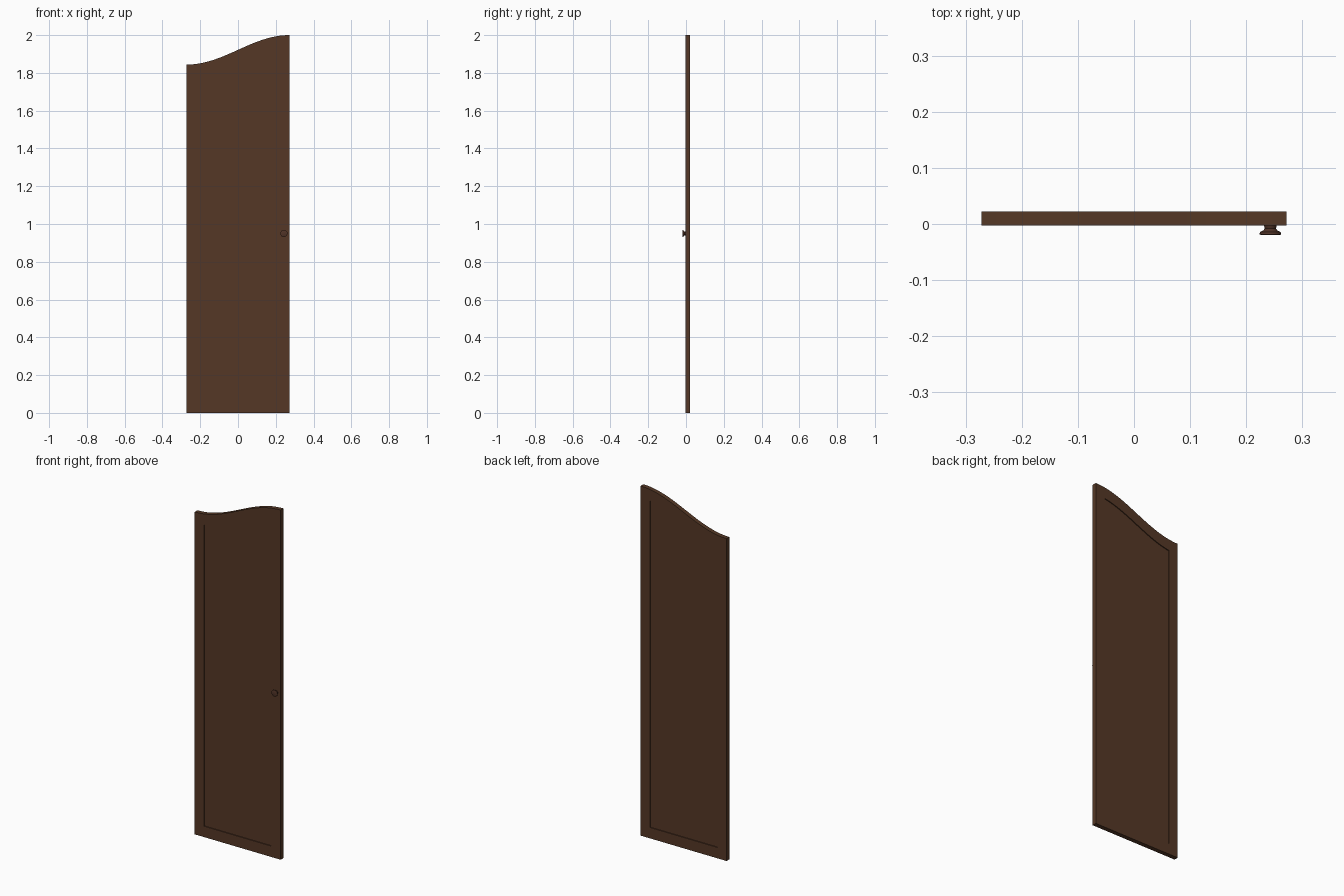
import bpy, bmesh, math

if "Cube" in bpy.data.objects:
    bpy.data.objects.remove(bpy.data.objects["Cube"])

def material(name, rgb):
    m = bpy.data.materials.new(name)
    m.diffuse_color = (*rgb, 1)
    m.use_nodes = True
    m.node_tree.nodes["Principled BSDF"].inputs["Base Color"].default_value = m.diffuse_color
    return m

wood = material("dark_brown_wood", (0.090, 0.039, 0.019))
knob_wood = material("reddish_brown_wood", (0.080, 0.033, 0.020))

HALF_W, FRONT, BACK, RECESS, N = 0.272, -0.003, 0.022, 0.005, 32

def top_z(x):
    # S-shaped top edge, low on the left and high on the right
    t = (x + HALF_W) / (2 * HALF_W)
    return 1.922 - 0.078 * math.cos(math.pi * t)

def outline(x0, x1, z0, drop):
    pts = [(x0, z0), (x1, z0)]
    for i in range(N + 1):
        x = x1 + (x0 - x1) * i / N
        pts.append((x, top_z(x) - drop))
    return pts

def finish(bm, name, mat, smooth):
    bmesh.ops.recalc_face_normals(bm, faces=bm.faces)
    me = bpy.data.meshes.new(name)
    bm.to_mesh(me)
    bm.free()
    me.materials.append(mat)
    ob = bpy.data.objects.new(name, me)
    bpy.context.collection.objects.link(ob)
    if smooth:
        bpy.context.view_layer.objects.active = ob
        ob.select_set(True)
        bpy.ops.object.shade_smooth_by_angle(angle=math.radians(30))
        ob.select_set(False)
    return ob

# Door leaf: frame with a recessed panel on both sides
outer = outline(-HALF_W, HALF_W, 0.0, 0.0)
inner = outline(-0.214, 0.212, 0.062, 0.064)
bm = bmesh.new()

def ring(pts, y):
    return [bm.verts.new((x, y, z)) for x, z in pts]

rings = [ring(inner, FRONT + RECESS), ring(inner, FRONT), ring(outer, FRONT),
         ring(outer, BACK), ring(inner, BACK), ring(inner, BACK - RECESS)]
for a, b in zip(rings, rings[1:]):
    for i in range(len(a)):
        j = (i + 1) % len(a)
        bm.faces.new((a[i], a[j], b[j], b[i]))
bm.faces.new(rings[0])
bm.faces.new(rings[-1])
finish(bm, "door_panel", wood, True)

# Knob: turned profile (radius, y), flaring towards the front
profile = [(0.012, 0.0), (0.011, -0.004), (0.010, -0.008), (0.012, -0.011),
           (0.018, -0.014), (0.019, -0.016), (0.019, -0.0185), (0.017, -0.0195)]
SIDES = 24
bm = bmesh.new()
loops = [[bm.verts.new((0.243 + r * math.cos(2 * math.pi * k / SIDES), y,
                        0.95 + r * math.sin(2 * math.pi * k / SIDES)))
          for k in range(SIDES)] for r, y in profile]
for a, b in zip(loops, loops[1:]):
    for k in range(SIDES):
        j = (k + 1) % SIDES
        bm.faces.new((a[k], a[j], b[j], b[k]))
bm.faces.new(loops[0])
bm.faces.new(loops[-1])
finish(bm, "door_knob", knob_wood, True)
